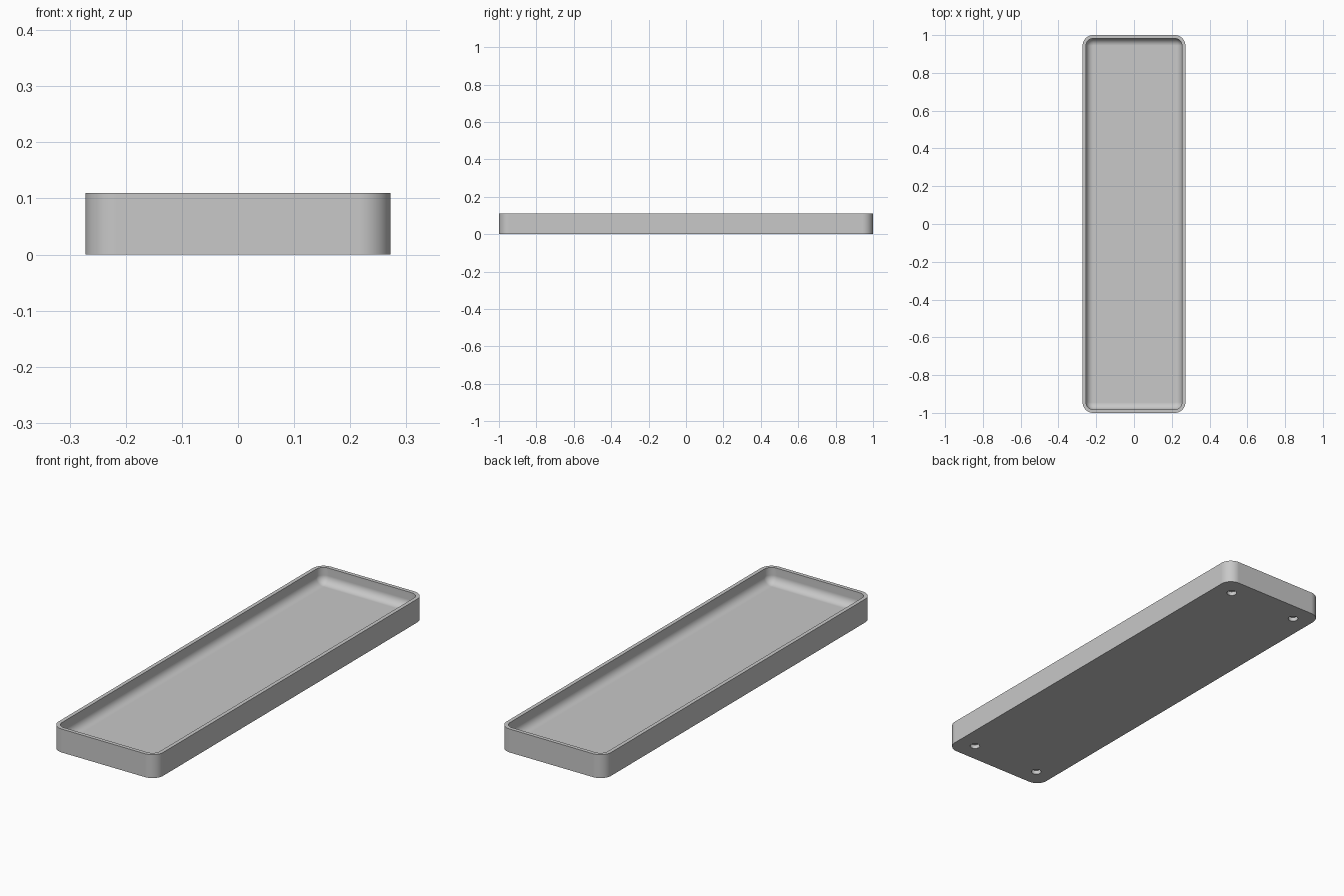
import bpy, bmesh, math

cube = bpy.data.objects.get("Cube")
if cube:
    bpy.data.objects.remove(cube, do_unlink=True)

HALF_X, HALF_Y, HEIGHT = 0.272, 1.0, 0.11
CORNER, WALL, FLOOR, FILLET = 0.056, 0.018, 0.037, 0.037
HOLE_INSET, HOLE_RADIUS, HOLE_DEPTH = 0.09, 0.022, 0.019
CORNER_STEPS, FILLET_STEPS = 12, 10

grey = bpy.data.materials.new("plain grey")
grey.use_nodes = True
grey.diffuse_color = (0.58, 0.58, 0.58, 1)
grey.node_tree.nodes["Principled BSDF"].inputs["Base Color"].default_value = grey.diffuse_color


def ring(bm, inset, z):
    """Rounded rectangle, inset from the outer outline."""
    r = CORNER - inset
    cx, cy = HALF_X - CORNER, HALF_Y - CORNER
    verts = []
    for q, (sx, sy) in enumerate([(1, 1), (-1, 1), (-1, -1), (1, -1)]):
        for i in range(CORNER_STEPS + 1):
            a = (q + i / CORNER_STEPS) * math.pi / 2
            verts.append(bm.verts.new((sx * cx + r * math.cos(a), sy * cy + r * math.sin(a), z)))
    return verts


def finish(bm, name):
    bmesh.ops.recalc_face_normals(bm, faces=bm.faces)
    mesh = bpy.data.meshes.new(name)
    bm.to_mesh(mesh)
    bm.free()
    mesh.materials.append(grey)
    obj = bpy.data.objects.new(name, mesh)
    bpy.context.collection.objects.link(obj)
    return obj


# Tray shell: outer wall, rim, inner wall and rounded transition to the floor
profile = [(0, 0), (0, HEIGHT), (WALL, HEIGHT)]
for i in range(FILLET_STEPS + 1):
    a = i / FILLET_STEPS * math.pi / 2
    profile.append((WALL + FILLET * (1 - math.cos(a)), FLOOR + FILLET * (1 - math.sin(a))))
bm = bmesh.new()
rings = [ring(bm, inset, z) for inset, z in profile]
for low, high in zip(rings, rings[1:]):
    for i in range(len(low)):
        j = (i + 1) % len(low)
        bm.faces.new((low[i], low[j], high[j], high[i]))
bm.faces.new(rings[0])
bm.faces.new(rings[-1])
tray = finish(bm, "tray")

# Four blind holes in the underside
bm = bmesh.new()
for sx in (-1, 1):
    for sy in (-1, 1):
        made = bmesh.ops.create_cone(bm, cap_ends=True, segments=32, radius1=HOLE_RADIUS,
                                     radius2=HOLE_RADIUS, depth=2 * HOLE_DEPTH)
        bmesh.ops.translate(bm, verts=made["verts"],
                            vec=(sx * (HALF_X - HOLE_INSET), sy * (HALF_Y - HOLE_INSET), 0))
cutter = finish(bm, "hole_cutter")

cut = tray.modifiers.new("foot holes", "BOOLEAN")
cut.operation = "DIFFERENCE"
cut.solver = "EXACT"
cut.object = cutter
bpy.context.view_layer.objects.active = tray
for obj in bpy.context.selected_objects:
    obj.select_set(False)
tray.select_set(True)
bpy.ops.object.modifier_apply(modifier=cut.name)
bpy.data.objects.remove(cutter, do_unlink=True)

# Smooth curves with crisp rim and base edges
bpy.ops.object.shade_smooth_by_angle(angle=math.radians(30))
weighted = tray.modifiers.new("even shading", "WEIGHTED_NORMAL")
weighted.keep_sharp = True
